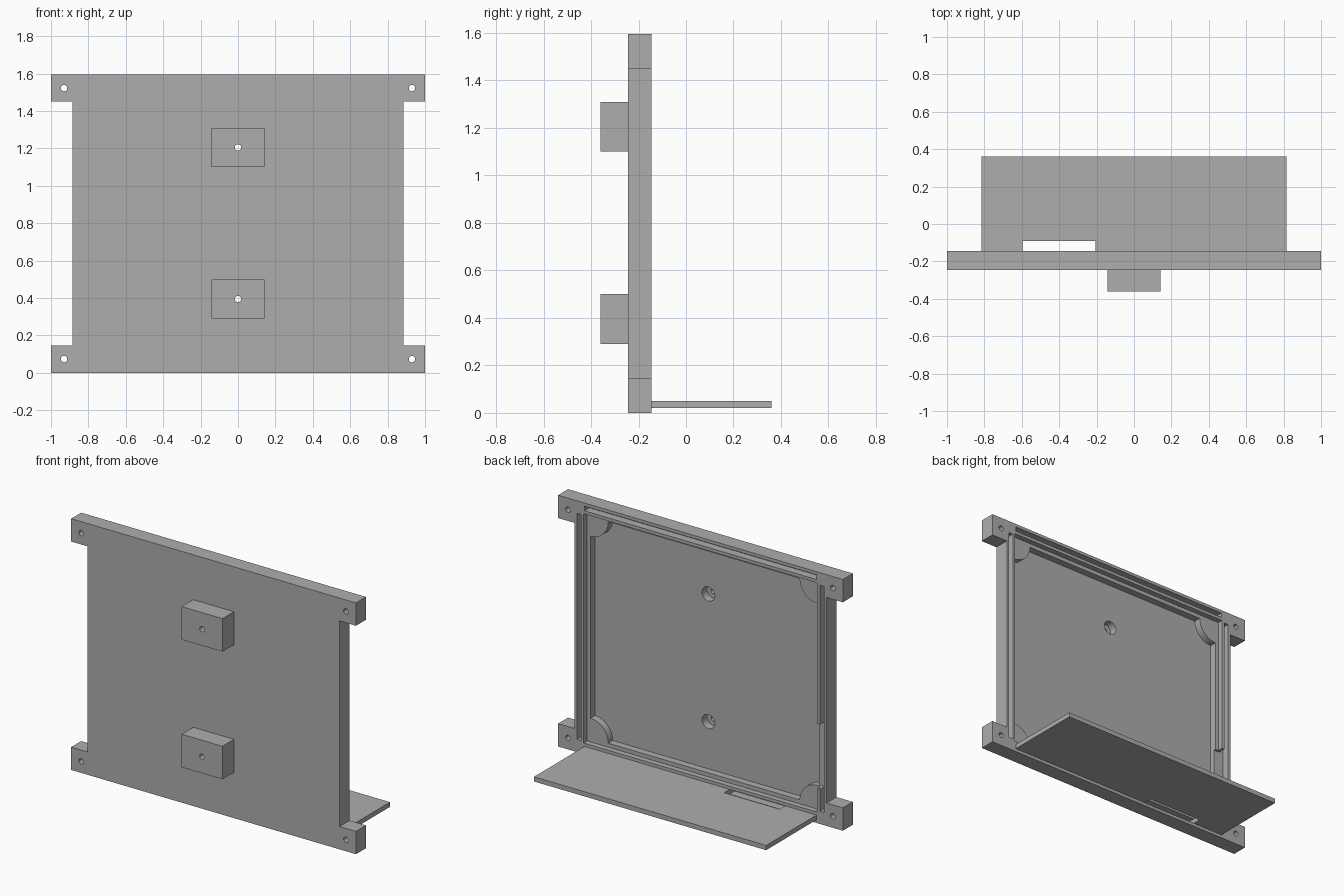
import bpy
import bmesh
from math import cos, sin, pi

cube = bpy.data.objects.get("Cube")
if cube:
    bpy.data.objects.remove(cube)

grey = bpy.data.materials.new("plain grey")
grey.use_nodes = True
colour = (0.42, 0.42, 0.42, 1)
grey.diffuse_color = colour
grey.node_tree.nodes["Principled BSDF"].inputs["Base Color"].default_value = colour

FRONT, BACK, H = -0.245, -0.145, 1.595
LEDGE, FLOOR = BACK - 0.035, BACK - 0.08


def prism(name, outline, y0, y1):
    """Extrude an x-z outline along y."""
    bm = bmesh.new()
    face = bm.faces.new([bm.verts.new((x, y0, z)) for x, z in outline])
    ext = bmesh.ops.extrude_face_region(bm, geom=[face])
    moved = [v for v in ext["geom"] if isinstance(v, bmesh.types.BMVert)]
    bmesh.ops.translate(bm, verts=moved, vec=(0, y1 - y0, 0))
    bmesh.ops.recalc_face_normals(bm, faces=bm.faces)
    mesh = bpy.data.meshes.new(name)
    bm.to_mesh(mesh)
    bm.free()
    mesh.materials.append(grey)
    ob = bpy.data.objects.new(name, mesh)
    bpy.context.collection.objects.link(ob)
    return ob


def rect(x0, x1, z0, z1):
    return [(x0, z0), (x1, z0), (x1, z1), (x0, z1)]


def circle(x, z, r, n=32):
    return [(x + r * cos(2 * pi * i / n), z + r * sin(2 * pi * i / n)) for i in range(n)]


def cut(target, outline, y0, y1):
    """Subtract a prism from the target."""
    cutter = prism("cutter", outline, y0, y1)
    cutter.hide_render = True
    mod = target.modifiers.new("cut", "BOOLEAN")
    mod.operation, mod.solver, mod.object = "DIFFERENCE", "EXACT", cutter
    bpy.context.view_layer.objects.active = target
    bpy.ops.object.modifier_apply(modifier=mod.name)
    bpy.data.objects.remove(cutter)


def smooth(ob):
    bpy.ops.object.select_all(action="DESELECT")
    ob.select_set(True)
    bpy.context.view_layer.objects.active = ob
    bpy.ops.object.shade_smooth_by_angle()


# Base panel with four corner tabs
W, TAB = 0.885, 0.145
right_side = [(1, 0), (1, TAB), (W, TAB), (W, H - TAB), (1, H - TAB), (1, H)]
left_side = [(-x, z) for x, z in reversed(right_side)]
panel = prism("base_panel", right_side + left_side, FRONT, BACK)

# Stepped recess in the back
cut(panel, rect(-0.82, 0.82, 0.07, H - 0.07), LEDGE, 0)
PX, PZ = 0.797, 0.095
cut(panel, rect(-PX, PX, PZ, H - PZ), FLOOR, 0)

# Grooves that hold the wall plates
for z in (0.02, H - 0.05):
    cut(panel, rect(-0.815, 0.815, z, z + 0.03), BACK - 0.05, 0)
for x in (-0.868, 0.838):
    cut(panel, rect(x, x + 0.03, 0.08, H - 0.08), BACK - 0.05, 0)

# Cable notch in the inner rim
cut(panel, rect(-0.85, -0.78, 0.22, 0.63), BACK - 0.05, 0)

# Corner screw holes
for x in (-0.93, 0.93):
    for z in (0.073, H - 0.073):
        cut(panel, circle(x, z, 0.017), -1, 1)

# Mounting blocks with counterbored holes through the panel
for name, z in (("lower", 0.395), ("upper", 1.205)):
    block = prism(name + "_mounting_block", rect(-0.143, 0.143, z - 0.105, z + 0.105), -0.36, FRONT)
    for part in (panel, block):
        cut(part, circle(0, z, 0.045), -0.275, FLOOR + 0.01)
        cut(part, circle(0, z, 0.017), -1, 1)
    smooth(block)
smooth(panel)

# Quarter-round board supports in the recess corners
for sx, side in ((-1, "right"), (1, "left")):
    for sz, level in ((1, "lower"), (-1, "upper")):
        cx, cz = sx * PX, PZ if sz > 0 else H - PZ
        arc = [(cx - sx * 0.125 * cos(i * pi / 24), cz + sz * 0.125 * sin(i * pi / 24)) for i in range(13)]
        smooth(prism(f"{level}_{side}_support", [(cx, cz)] + arc, FLOOR, LEDGE))

# Wall plate standing in the bottom groove, with a notch on its inner edge
plate = prism("bottom_wall_plate", rect(-0.815, 0.815, 0.02, 0.05), BACK - 0.045, 0.36)
cut(plate, rect(-0.595, -0.205, -0.1, 0.2), -0.4, -0.09)
